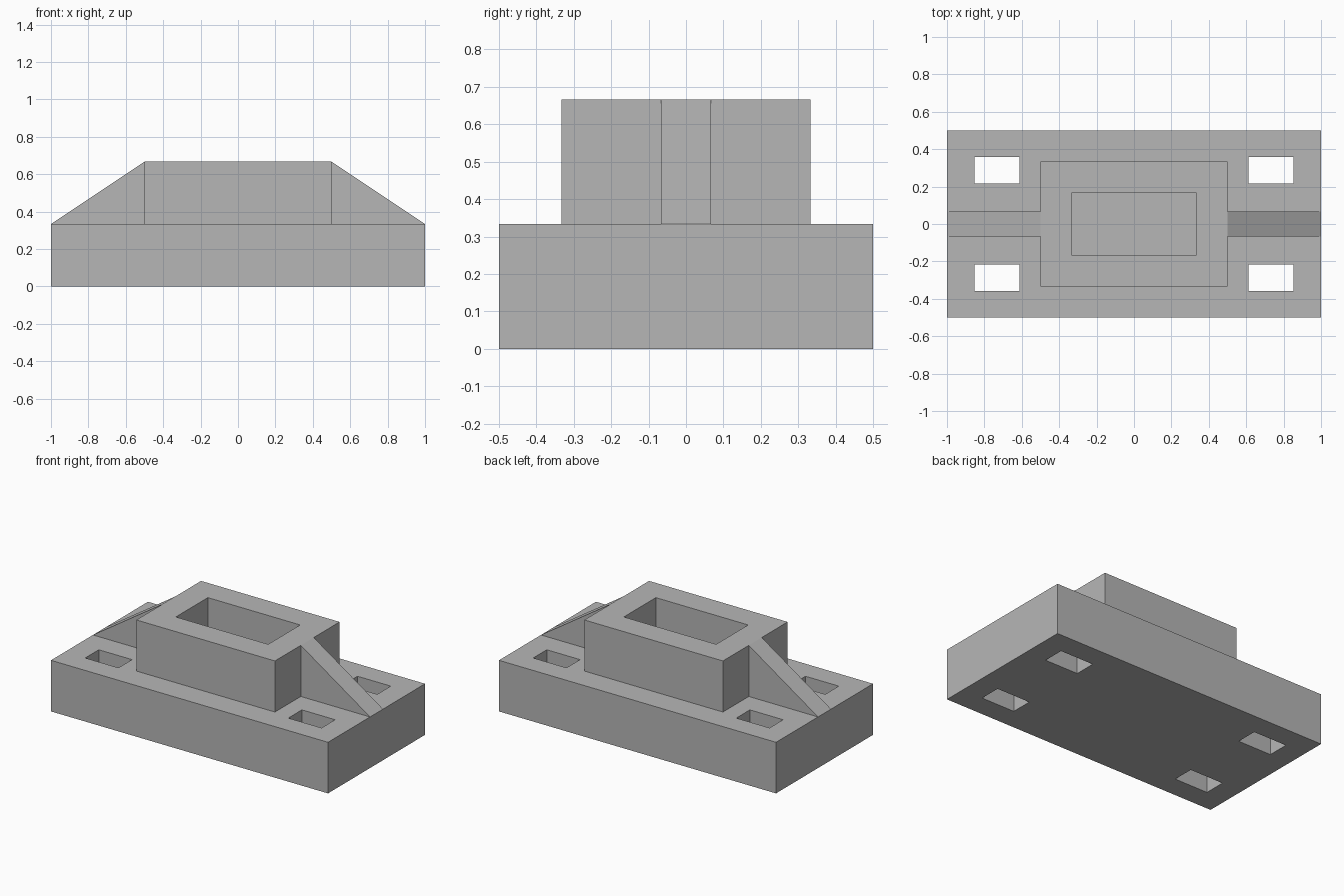
import bpy
import bmesh
from mathutils import Vector

cube = bpy.data.objects.get("Cube")
if cube:
    bpy.data.objects.remove(cube, do_unlink=True)

# Single grey material
grey = bpy.data.materials.new("plain grey")
grey.use_nodes = True
colour = (0.47, 0.47, 0.47, 1)
grey.diffuse_color = colour
grey.node_tree.nodes["Principled BSDF"].inputs["Base Color"].default_value = colour

LENGTH, WIDTH = 2.0, 1.0
BASE_TOP, BOSS_TOP = 1 / 3, 2 / 3
EMBED = 0.2   # depth to which the upper parts sink into the base


def prism(name, profile, y0, y1):
    """Extrude an x-z profile from y0 to y1."""
    bm = bmesh.new()
    face = bm.faces.new([bm.verts.new((x, y0, z)) for x, z in profile])
    grown = bmesh.ops.extrude_face_region(bm, geom=[face])["geom"]
    moved = [v for v in grown if isinstance(v, bmesh.types.BMVert)]
    bmesh.ops.translate(bm, verts=moved, vec=Vector((0, y1 - y0, 0)))
    bmesh.ops.recalc_face_normals(bm, faces=bm.faces)
    mesh = bpy.data.meshes.new(name)
    bm.to_mesh(mesh)
    bm.free()
    mesh.materials.append(grey)
    obj = bpy.data.objects.new(name, mesh)
    bpy.context.collection.objects.link(obj)
    return obj


def block(name, cx, cy, sx, sy, z0, z1):
    x0, x1 = cx - sx / 2, cx + sx / 2
    return prism(name, [(x0, z0), (x1, z0), (x1, z1), (x0, z1)],
                 cy - sy / 2, cy + sy / 2)


helpers = []


def combine(target, other, operation):
    mod = target.modifiers.new(other.name, "BOOLEAN")
    mod.operation = operation
    mod.solver = "EXACT"
    mod.object = other
    other.hide_render = True
    helpers.append(other)


# Base slab and raised boss
body = block("mounting_block", 0, 0, LENGTH, WIDTH, 0, BASE_TOP)
combine(body, block("boss", 0, 0, 1, 2 / 3, EMBED, BOSS_TOP), "UNION")

# Sloping ribs at both ends
for side, s in (("left", 1), ("right", -1)):
    profile = [(s, BASE_TOP), (s * 0.5, BOSS_TOP), (s * 0.4, 0.6), (s * 0.4, EMBED)]
    combine(body, prism(side + "_rib", profile, -0.067, 0.067), "UNION")

# Blind pocket in the boss
combine(body, block("pocket_cutter", 0, 0, 2 / 3, 0.33, BASE_TOP, 0.8), "DIFFERENCE")

# Four slots through the base
for s in (-1, 1):
    for t in (-1, 1):
        slot = block("slot_cutter", s * 0.733, t * 0.287, 0.24, 0.14, -0.1, 0.5)
        combine(body, slot, "DIFFERENCE")

# Bake the booleans and drop the helpers
graph = bpy.context.evaluated_depsgraph_get()
baked = bpy.data.meshes.new_from_object(body.evaluated_get(graph))
body.modifiers.clear()
body.data = baked
for helper in helpers:
    bpy.data.objects.remove(helper, do_unlink=True)
